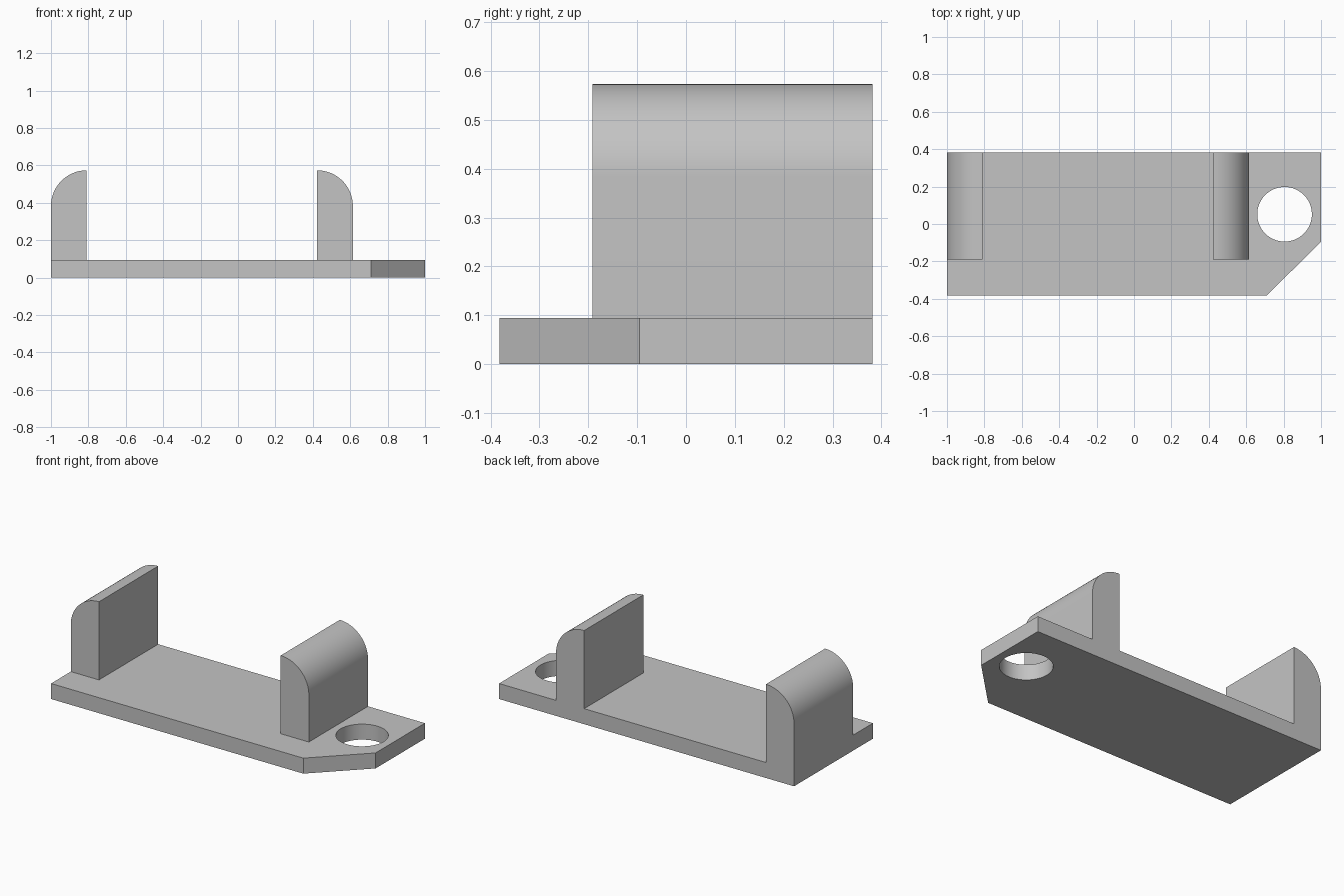
import bpy, bmesh, math
from mathutils import Vector

if "Cube" in bpy.data.objects:
    bpy.data.objects.remove(bpy.data.objects["Cube"])

# Single grey material
grey = bpy.data.materials.new("plain_grey")
grey.use_nodes = True
colour = (0.55, 0.55, 0.55, 1)
grey.diffuse_color = colour
grey.node_tree.nodes["Principled BSDF"].inputs["Base Color"].default_value = colour

THICK = 0.095
BACK = 0.382
WALL_FRONT = -0.191
WALL_W = 0.191
WALL_TOP = 0.574


def prism(name, points, offset):
    """Extrude a closed outline of 3D points along offset."""
    bm = bmesh.new()
    face = bm.faces.new([bm.verts.new(p) for p in points])
    new = bmesh.ops.extrude_face_region(bm, geom=[face])["geom"]
    bmesh.ops.translate(bm, vec=Vector(offset),
                        verts=[g for g in new if isinstance(g, bmesh.types.BMVert)])
    bmesh.ops.recalc_face_normals(bm, faces=bm.faces)
    mesh = bpy.data.meshes.new(name)
    bm.to_mesh(mesh)
    bm.free()
    mesh.materials.append(grey)
    obj = bpy.data.objects.new(name, mesh)
    bpy.context.collection.objects.link(obj)
    return obj


def smooth(obj):
    bpy.ops.object.select_all(action="DESELECT")
    obj.select_set(True)
    bpy.context.view_layer.objects.active = obj
    bpy.ops.object.shade_smooth_by_angle(angle=math.radians(30))


# Base plate with one clipped corner
outline = [(-1, -BACK), (0.71, -BACK), (1, -0.095), (1, BACK), (-1, BACK)]
plate = prism("base_plate", [(x, y, 0) for x, y in outline], (0, 0, THICK))

# Round mounting hole
bpy.ops.mesh.primitive_cylinder_add(vertices=64, radius=0.146, depth=1,
                                    location=(0.805, 0.052, 0))
cutter = bpy.context.object
cutter.name = "hole_cutter"
cutter.hide_render = True
cutter.data.materials.append(grey)
cut = plate.modifiers.new("mounting_hole", "BOOLEAN")
cut.operation = "DIFFERENCE"
cut.solver = "EXACT"
cut.object = cutter
bpy.context.view_layer.objects.active = plate
bpy.ops.object.modifier_apply(modifier=cut.name)
bpy.data.objects.remove(cutter)
smooth(plate)


# Upright walls, each with a quarter-round outer shoulder
def wall(name, inner_x, side):
    section = [(0, THICK), (WALL_W, THICK)]
    for i in range(25):
        a = math.pi / 2 * i / 24
        section.append((WALL_W * math.cos(a),
                        WALL_TOP - WALL_W + WALL_W * math.sin(a)))
    points = [(inner_x + side * x, WALL_FRONT, z) for x, z in section]
    smooth(prism(name, points, (0, BACK - WALL_FRONT, 0)))


wall("right_wall", -1 + WALL_W, -1)
wall("left_wall", 0.423, 1)
